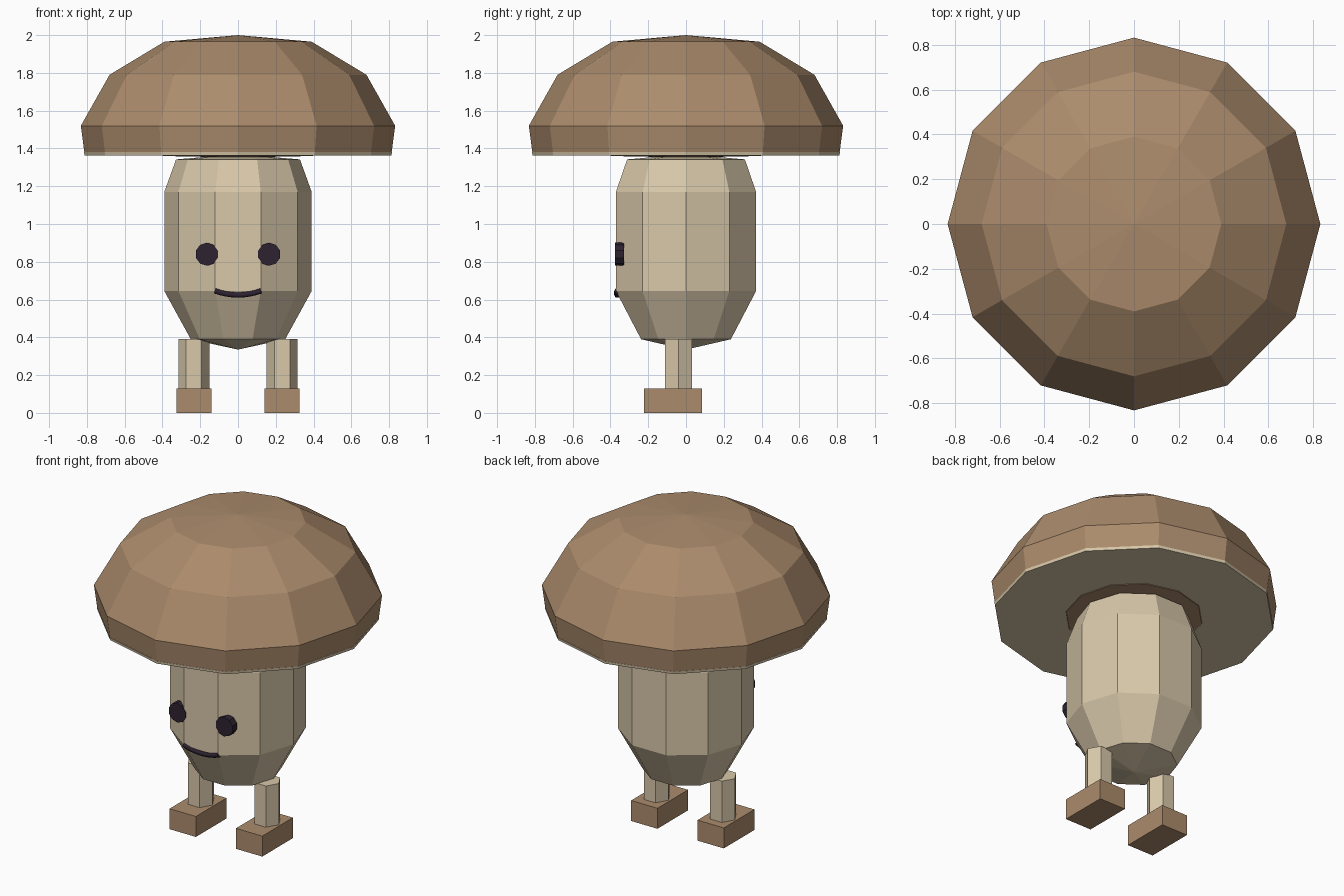
import bpy, bmesh, math

if "Cube" in bpy.data.objects:
    bpy.data.objects.remove(bpy.data.objects["Cube"])


def material(name, rgb):
    m = bpy.data.materials.new(name)
    m.diffuse_color = (*rgb, 1)
    m.use_nodes = True
    m.node_tree.nodes["Principled BSDF"].inputs["Base Color"].default_value = m.diffuse_color
    return m


BROWN = material("cap brown", (0.41, 0.26, 0.15))
CREAM = material("stem cream", (0.69, 0.58, 0.40))
DARK = material("dark plum", (0.026, 0.016, 0.03))


def lathe(name, profile, sides, mat, location=(0, 0, 0), rotation=(0, 0, 0)):
    """Revolve (radius, z) points around z; radius 0 makes a pole."""
    bm = bmesh.new()
    rings = []
    for r, z in profile:
        n = sides if r else 1
        rings.append([bm.verts.new((r * math.cos(i * math.tau / sides),
                                    r * math.sin(i * math.tau / sides), z))
                      for i in range(n)])
    for low, high in zip(rings, rings[1:]):
        for i in range(sides):
            j = (i + 1) % sides
            quad = [low[i % len(low)], low[j % len(low)],
                    high[j % len(high)], high[i % len(high)]]
            bm.faces.new(list(dict.fromkeys(quad)))
    # Close open ends with flat polygons
    for ring in (rings[0], rings[-1]):
        if len(ring) > 1:
            bm.faces.new(ring)
    bmesh.ops.recalc_face_normals(bm, faces=bm.faces)
    mesh = bpy.data.meshes.new(name)
    bm.to_mesh(mesh)
    bm.free()
    mesh.materials.append(mat)
    ob = bpy.data.objects.new(name, mesh)
    ob.location, ob.rotation_euler = location, rotation
    bpy.context.collection.objects.link(ob)
    return ob


# Mushroom cap, with a shallow brown centre showing below the gills
lathe("cap", [(0, 1.352), (0.395, 1.36), (0.405, 1.372), (0.813, 1.376),
              (0.832, 1.52), (0.68, 1.79), (0.39, 1.965), (0, 2.0)], 12, BROWN)
lathe("gills", [(0.812, 1.363), (0.815, 1.38)], 12, CREAM)

# Stem body
lathe("body", [(0, 0.335), (0.25, 0.39), (0.39, 0.645), (0.39, 1.17),
               (0.328, 1.342), (0, 1.37)], 10, CREAM)

# Legs, feet and eyes on both sides
for side, s in (("left", -1), ("right", 1)):
    lathe(side + "_leg", [(0.082, 0.1), (0.082, 0.392)], 6, CREAM,
          (s * 0.233, -0.04, 0))
    bpy.ops.mesh.primitive_cube_add(size=1, location=(s * 0.233, -0.068, 0.065))
    foot = bpy.context.object
    foot.name = side + "_foot"
    foot.scale = (0.185, 0.307, 0.13)
    foot.data.materials.append(BROWN)
    lathe(side + "_eye", [(0.061, -0.023), (0.061, 0.023)], 10, DARK,
          (s * 0.165, -0.352, 0.84), (math.pi / 2, math.pi / 10, 0))

# Smile: a thin bent tube
curve = bpy.data.curves.new("smile", "CURVE")
curve.dimensions = "3D"
curve.bevel_depth = 0.016
curve.bevel_resolution = 1
curve.use_fill_caps = True
spline = curve.splines.new("POLY")
spline.points.add(8)
for i, p in enumerate(spline.points):
    t = i / 4 - 1
    p.co = (0.123 * t, -0.364, 0.624 + 0.022 * t * t, 1)
curve.materials.append(DARK)
bpy.context.collection.objects.link(bpy.data.objects.new("smile", curve))
